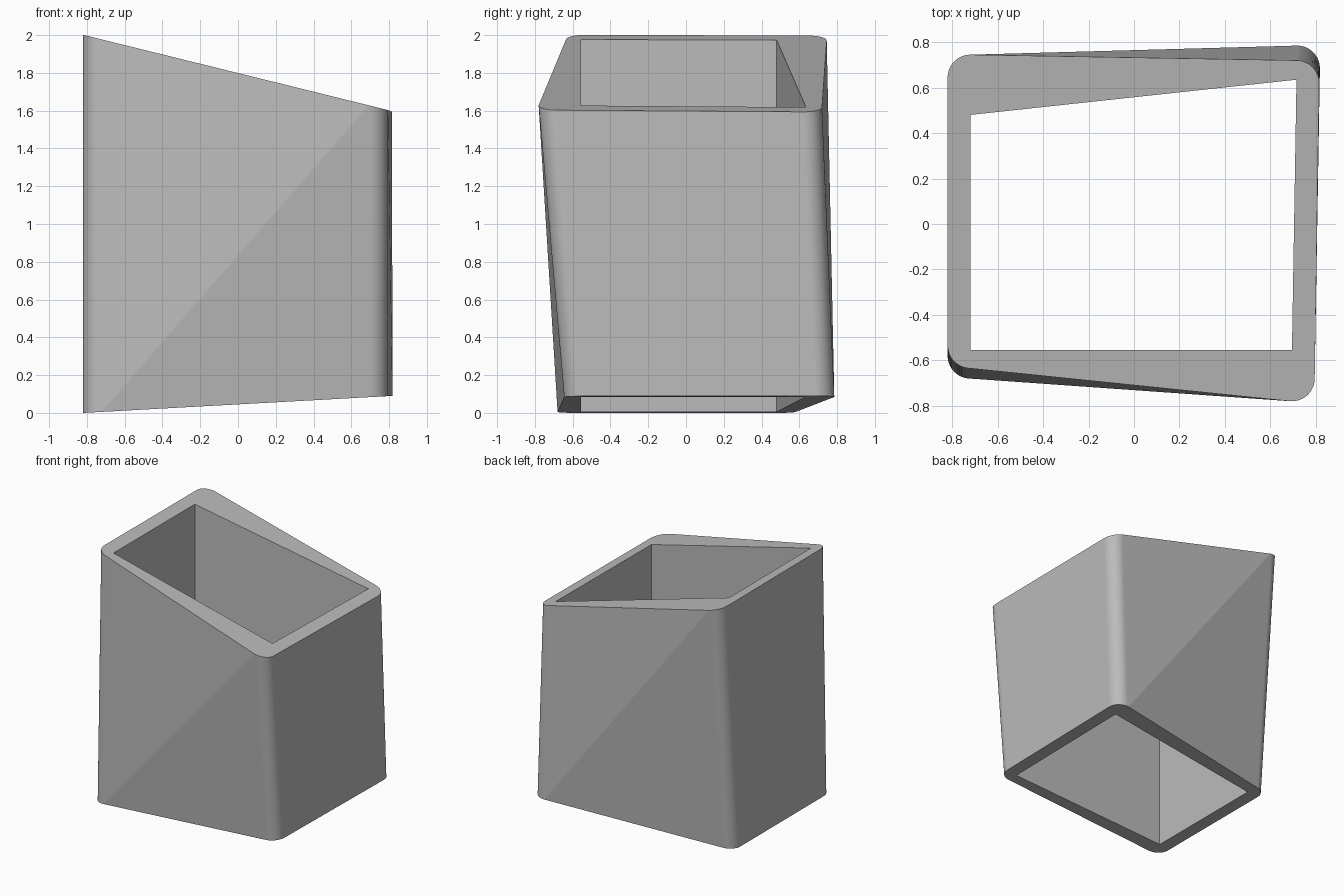
import bpy, bmesh, math

cube = bpy.data.objects.get("Cube")
if cube:
    bpy.data.objects.remove(cube, do_unlink=True)

RADIUS = 0.1
SEGMENTS = 64

# Corner centres (x, y) of the two rounded outlines
TOP = [(-0.72, -0.535), (0.695, -0.68), (0.715, 0.62), (-0.72, 0.645)]
BOTTOM = [(-0.72, -0.58), (0.695, -0.545), (0.718, 0.685), (-0.72, 0.48)]
OPENING = [(-0.72, -0.555), (0.695, -0.555), (0.715, 0.635), (-0.72, 0.48)]


def top_z(x, y):
    return 1.797 - 0.247 * x - 0.003 * y


def bottom_z(x, y):
    return 0.045 + 0.055 * x


def make_object(name, bm):
    bmesh.ops.recalc_face_normals(bm, faces=bm.faces)
    mesh = bpy.data.meshes.new(name)
    bm.to_mesh(mesh)
    bm.free()
    obj = bpy.data.objects.new(name, mesh)
    bpy.context.collection.objects.link(obj)
    return obj


# Outer body: hull of a rounded outline on each sloping end plane
bm = bmesh.new()
for corners, height in ((TOP, top_z), (BOTTOM, bottom_z)):
    for cx, cy in corners:
        for i in range(SEGMENTS):
            a = math.tau * i / SEGMENTS
            x, y = cx + RADIUS * math.cos(a), cy + RADIUS * math.sin(a)
            bm.verts.new((x, y, height(x, y)))
hull = bmesh.ops.convex_hull(bm, input=bm.verts)
inside = {v for v in hull["geom_interior"] + hull["geom_unused"]
          if isinstance(v, bmesh.types.BMVert)}
bmesh.ops.delete(bm, geom=list(inside), context='VERTS')
bmesh.ops.dissolve_limit(bm, angle_limit=math.radians(0.2),
                         verts=bm.verts, edges=bm.edges)
body = make_object("sleeve_body", bm)

# Straight opening through the whole body
bm = bmesh.new()
base = bm.faces.new([bm.verts.new((x, y, -0.5)) for x, y in OPENING])
extruded = bmesh.ops.extrude_face_region(bm, geom=[base])["geom"]
for v in extruded:
    if isinstance(v, bmesh.types.BMVert):
        v.co.z = 2.5
cutter = make_object("opening_cutter", bm)
cutter.hide_render = True

# Plain grey finish
grey = bpy.data.materials.new("plain_grey")
grey.use_nodes = True
colour = (0.5, 0.5, 0.5, 1)
grey.diffuse_color = colour
grey.node_tree.nodes["Principled BSDF"].inputs["Base Color"].default_value = colour
for obj in (body, cutter):
    obj.data.materials.append(grey)

cut = body.modifiers.new("opening", 'BOOLEAN')
cut.operation = 'DIFFERENCE'
cut.solver = 'EXACT'
cut.object = cutter
bpy.context.view_layer.objects.active = body
body.select_set(True)
bpy.ops.object.modifier_apply(modifier=cut.name)
bpy.data.objects.remove(cutter, do_unlink=True)
